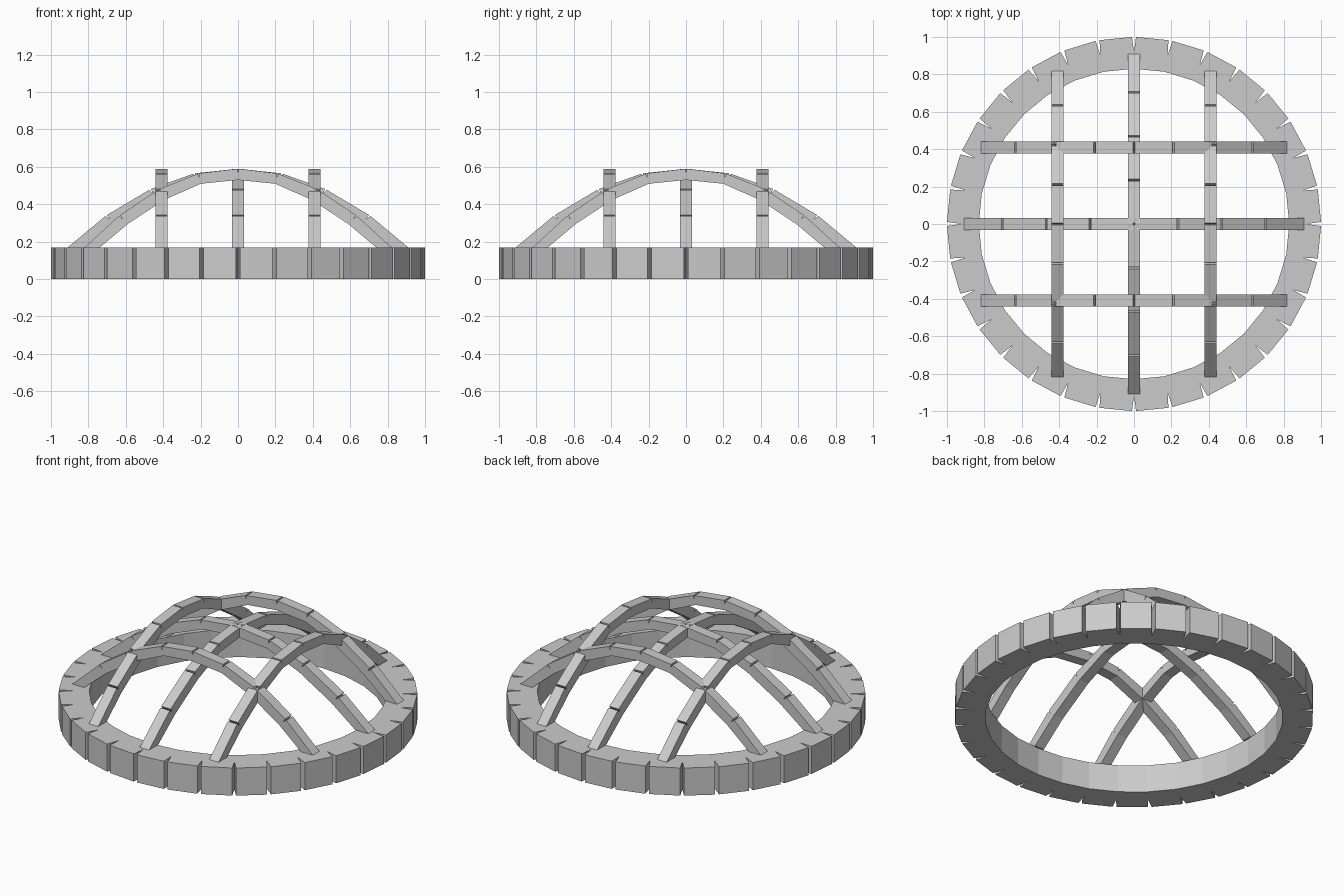
import bpy
import bmesh
from math import cos, sin, tau
from mathutils import Vector

cube = bpy.data.objects.get("Cube")
if cube:
    bpy.data.objects.remove(cube, do_unlink=True)

stone = bpy.data.materials.new("stone_grey")
stone.use_nodes = True
GREY = (0.6, 0.6, 0.6, 1)
stone.diffuse_color = GREY
stone.node_tree.nodes["Principled BSDF"].inputs["Base Color"].default_value = GREY


def bridge_strips(name, outer, inner, depth, closed):
    """Solid between an outer and an inner outline, extruded along depth."""
    bm = bmesh.new()
    rows = [[bm.verts.new(p + off) for p in line]
            for line in (outer, inner) for off in (Vector(), depth)]
    a, b, c, d = rows
    n = len(outer)
    for i in range(n if closed else n - 1):
        j = (i + 1) % n
        for p, q in ((a, b), (b, d), (d, c), (c, a)):
            quad = []
            for v in (p[i], p[j], q[j], q[i]):
                quad.append(v)
            bm.faces.new(quad)
    if not closed:
        for i in (0, n - 1):
            bm.faces.new((a[i], b[i], d[i], c[i]))
    bmesh.ops.recalc_face_normals(bm, faces=bm.faces)
    mesh = bpy.data.meshes.new(name)
    bm.to_mesh(mesh)
    bm.free()
    mesh.materials.append(stone)
    obj = bpy.data.objects.new(name, mesh)
    bpy.context.collection.objects.link(obj)
    return obj


# Base ring: one block per segment, with a wedge-shaped joint between blocks
SEGMENTS, OUTER, INNER, HEIGHT = 32, 1.0, 0.83, 0.17
JOINT_DEPTH, JOINT_HALF = 0.08, 0.011


def polar(radius, angle):
    return Vector((radius * cos(angle), radius * sin(angle), 0))


rim, bore = [], []
for k in range(SEGMENTS):
    angle = tau * k / SEGMENTS
    for radius, shift in ((OUTER, -JOINT_HALF), (OUTER - JOINT_DEPTH, 0), (OUTER, JOINT_HALF)):
        rim.append(polar(radius, angle + shift))
        bore.append(polar(INNER, angle))
ring = bridge_strips("base_ring", rim, bore, Vector((0, 0, HEIGHT)), True)
# Merge the repeated points along the bore
bm = bmesh.new()
bm.from_mesh(ring.data)
bmesh.ops.remove_doubles(bm, verts=bm.verts, dist=0.0005)
bmesh.ops.recalc_face_normals(bm, faces=bm.faces)
bm.to_mesh(ring.data)
bm.free()

# Arch rib profiles (half span, crown to foot)
TOP = [(0, 0.59), (0.235, 0.565), (0.47, 0.48), (0.705, 0.34), (0.91, HEIGHT)]
UNDER = [(0, 0.53), (0.22, 0.51), (0.435, 0.425), (0.655, 0.295), (0.82, HEIGHT)]
WIDTH = 0.064
NOTCH_HALF, NOTCH_DEPTH = 0.005, 0.4


def full_span(half, scale):
    right = [Vector((x * scale, 0, z)) for x, z in half]
    left = [Vector((-p.x, 0, p.z)) for p in reversed(right[1:])]
    return left + right


def arch(name, offset, scale, turned):
    top, under = full_span(TOP, scale), full_span(UNDER, scale)
    outer, inner = [top[0]], [under[0]]
    # Cut a thin notch into the top at every joint
    for i in range(1, len(top) - 1):
        p, q = top[i], under[i]
        before = (top[i - 1] - p).normalized() * NOTCH_HALF
        after = (top[i + 1] - p).normalized() * NOTCH_HALF
        outer += [p + before, p.lerp(q, NOTCH_DEPTH), p + after]
        inner += [q + before * 0.1, q, q + after * 0.1]
    outer.append(top[-1])
    inner.append(under[-1])
    shift = Vector((0, offset - WIDTH / 2, 0))
    obj = bridge_strips(name, [p + shift for p in outer], [p + shift for p in inner],
                        Vector((0, WIDTH, 0)), False)
    if turned:
        obj.rotation_euler.z = tau / 4


# Three ribs each way form the open dome
for direction, turned in (("cross", False), ("lengthwise", True)):
    arch(direction + "_middle_rib", 0, 1, turned)
    for label, side in (("first", -1), ("second", 1)):
        arch(direction + "_" + label + "_side_rib", side * 0.41, 0.9, turned)
